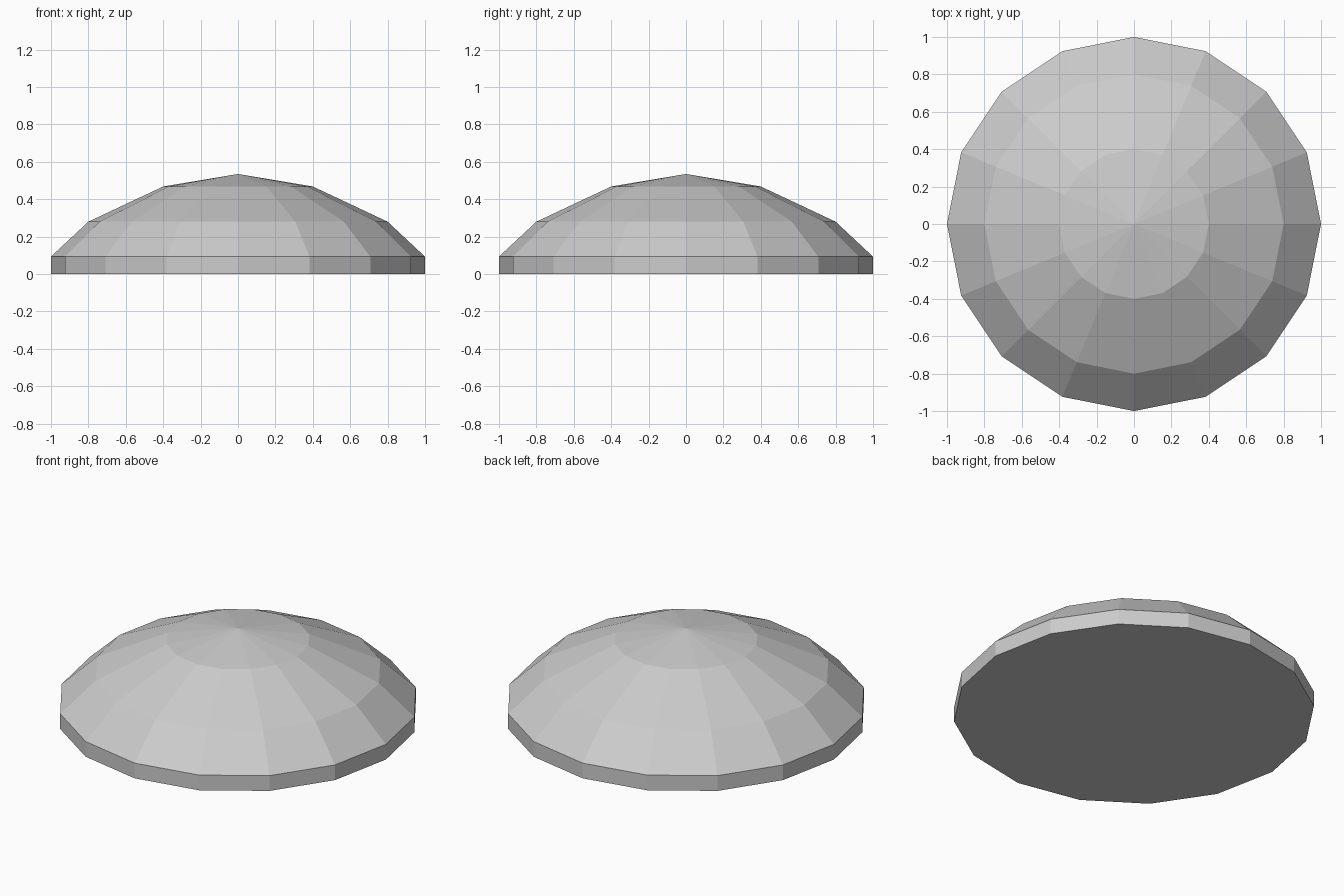
import bpy, bmesh, math

if "Cube" in bpy.data.objects:
    bpy.data.objects.remove(bpy.data.objects["Cube"])

SIDES = 16
# (radius, height) of each ring, bottom to top
RINGS = [(1.0, 0.0), (1.0, 0.093), (0.8, 0.28), (0.4, 0.468)]
APEX = 0.535

grey = bpy.data.materials.new("light_grey")
grey.diffuse_color = (0.6, 0.6, 0.6, 1)
grey.use_nodes = True
grey.node_tree.nodes["Principled BSDF"].inputs["Base Color"].default_value = grey.diffuse_color

bm = bmesh.new()


def ring(r, z):
    return [bm.verts.new((r * math.cos(2 * math.pi * i / SIDES),
                          r * math.sin(2 * math.pi * i / SIDES), z))
            for i in range(SIDES)]


loops = [ring(r, z) for r, z in RINGS]

# flat underside
bm.faces.new(loops[0][::-1])

# rim and sloping facets
for low, high in zip(loops, loops[1:]):
    for i in range(SIDES):
        j = (i + 1) % SIDES
        bm.faces.new((low[i], low[j], high[j], high[i]))

# shallow cone cap
tip = bm.verts.new((0, 0, APEX))
for i in range(SIDES):
    bm.faces.new((loops[-1][i], loops[-1][(i + 1) % SIDES], tip))

mesh = bpy.data.meshes.new("dome")
bm.to_mesh(mesh)
bm.free()
mesh.materials.append(grey)
bpy.context.collection.objects.link(bpy.data.objects.new("dome", mesh))
